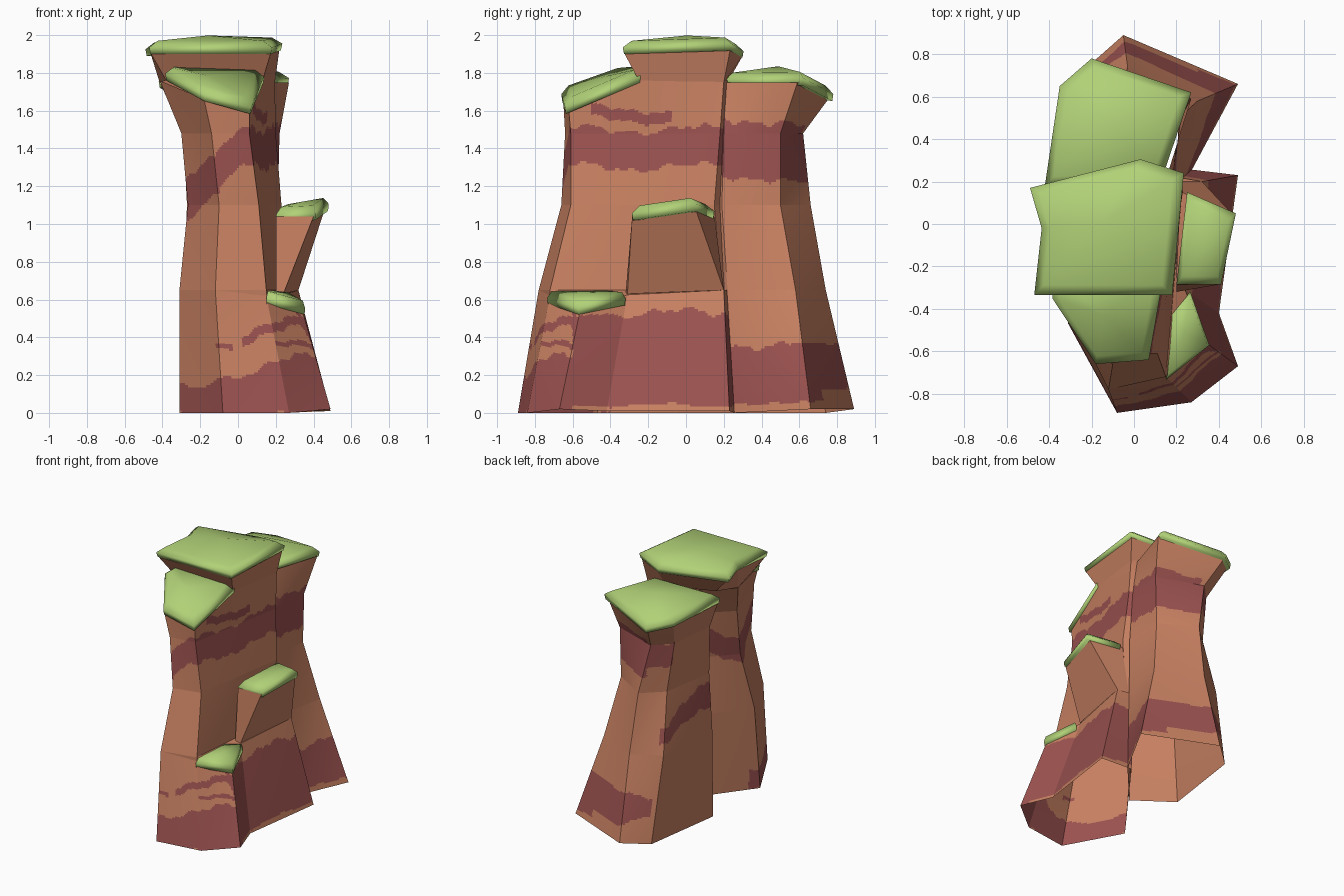
import bpy, bmesh, math
from mathutils import Vector

if "Cube" in bpy.data.objects:
    bpy.data.objects.remove(bpy.data.objects["Cube"])


def material(name, rgb):
    m = bpy.data.materials.new(name)
    m.diffuse_color = (*rgb, 1)
    m.use_nodes = True
    m.node_tree.nodes["Principled BSDF"].inputs["Base Color"].default_value = m.diffuse_color
    return m


ROCK = material("orange_rock", (0.58, 0.22, 0.122))
RED = material("dark_red_strata", (0.33, 0.085, 0.08))
GREEN = material("moss_green", (0.44, 0.64, 0.185))


def strata(p, back):
    """Decide whether a point on the rock lies in a dark red layer."""
    x, y, z = p
    w = 0.02 * math.sin(9 * y + 6 * x) + 0.012 * math.sin(27 * y + 19 * x + 1) \
        + 0.006 * math.sin(61 * y + 43 * x)
    # lower layer
    if back:
        right = y < 0.66 and x > 0.2 or x > 0.3
        top, low = 0.36, (0.05 if right else 0.12 - 0.5 * min(0, x))
        limit = -0.2 if y > 0.45 else 0.2
    elif x > 0.2 and y > -0.6:
        top, low, limit = 0.53, 0.04, -1
    else:
        top, low, limit = 0.21 + 0.25 * x, 0.0, (-1 if y < -0.4 else 0.2)
    if x > limit and low + w * 0.4 < z < top + w:
        return True
    # thin streaks on the front corner
    if not back and x > -0.12 and y < -0.45:
        if abs(z - 0.43 - 0.25 * (x - 0.15) - w) < 0.025 and x > 0.02:
            return True
        if abs(z - 0.36 - w * 0.5) < 0.014 and (x < -0.03 or x > 0.2):
            return True
    # upper layer, dropping towards the left side
    half = 0.10 if x > -0.1 else 0.11
    drop = 1.0 * max(0, 0.02 - x)
    if back:
        half = 0.15 if x > -0.1 else 0.09
        drop = 0
        if x < -0.2 and y < 0.62:
            if z < 1.15:
                drop, half = 0.4 + 0.35 * y, 0.11 - 0.1 * y
            elif y < 0.5:
                return False
    if abs(z - 1.4 + drop - w) < half:
        return True
    # short streak above it
    return not back and x > 0 and -0.5 < y < -0.08 and abs(z - 1.58 - w * 0.6 + 0.1 * (y + 0.3)) < 0.03


def loft(name, rings, cell=0.0125, painted=True, back=False):
    """Stack rings of points; every panel is diced finely so layers can be coloured."""
    bm = bmesh.new()
    n = len(rings[0])
    for lo, hi in zip(rings, rings[1:]):
        for i in range(n):
            a, b = Vector(lo[i]), Vector(lo[(i + 1) % n])
            d, c = Vector(hi[i]), Vector(hi[(i + 1) % n])
            wide = max((b - a).length, (c - d).length)
            tall = max((d - a).length, (c - b).length)
            if wide < 1e-4 or tall < 1e-4:
                continue
            nu, nv = (max(1, math.ceil(s / cell)) for s in (wide, tall))
            if not painted:
                nu = nv = 1
            grid = [[bm.verts.new(a.lerp(b, u / nu).lerp(d.lerp(c, u / nu), v / nv))
                     for u in range(nu + 1)] for v in range(nv + 1)]
            for v in range(nv):
                for u in range(nu):
                    f = bm.faces.new((grid[v][u], grid[v][u + 1], grid[v + 1][u + 1], grid[v + 1][u]))
                    f.material_index = int(painted and strata(f.calc_center_median(), back))
    bmesh.ops.remove_doubles(bm, verts=bm.verts, dist=0.0004)
    finish(name, bm, (ROCK, RED))


def finish(name, bm, mats):
    me = bpy.data.meshes.new(name)
    bm.to_mesh(me)
    bm.free()
    for m in mats:
        me.materials.append(m)
    ob = bpy.data.objects.new(name, me)
    bpy.context.collection.objects.link(ob)
    return ob


def cap(name, outline, rise, inset, peak=0.0):
    """Soft moss pad: outline, raised rim, inset crown and a slightly raised middle."""
    bm = bmesh.new()
    pts = [Vector(p) for p in outline]
    mid = sum(pts, Vector()) / len(pts)
    rings = []
    for scale, up in ((0.98, 0), (1, rise * 0.5), (1 - inset, rise)):
        rings.append([bm.verts.new(mid + (p - mid) * scale + Vector((0, 0, up))) for p in pts])
    n = len(pts)
    for lo, hi in zip(rings, rings[1:]):
        for i in range(n):
            j = (i + 1) % n
            bm.faces.new((lo[i], lo[j], hi[j], hi[i]))
    top = bm.verts.new(mid + Vector((0, 0, rise + peak)))
    for i in range(n):
        bm.faces.new((rings[2][i], rings[2][(i + 1) % n], top))
    bm.faces.new(rings[0][::-1])
    for f in bm.faces:
        f.smooth = True
    finish(name, bm, (GREEN,))


def main_ring(z, p1, p2, p5, p8):
    """Upper pillar ring: foot corners lie flat on the right wall, the back runs diagonally."""
    a, b = Vector((*p2, z)), Vector((*p5, z))
    p6 = b + Vector((-0.05, 0.035, 0))
    left = Vector((*p8, z))
    return [(*p1, z), a, a.lerp(b, 0.2), a.lerp(b, 0.45), b, p6, p6.lerp(left, 0.5), left]


# main pillar with its spreading foot on the right
loft("main_pillar", [
    [(-.08, -.89, 0), (.27, -.84, 0), (.49, -.67, .02), (.40, -.42, .01),
     (.49, .23, .01), (.24, .26, 0), (-.035, -.105, 0), (-.31, -.47, 0)],
    [(-.12, -.78, .65), (.15, -.72, .62), (.34, -.56, .545), (.24, -.31, .625),
     (.32, .20, .65), (.18, .225, .65), (-.065, -.09, .65), (-.31, -.40, .65)],
    main_ring(.65, (-.12, -.78), (.15, -.72), (.23, .19), (-.31, -.40)),
    main_ring(1.1, (-.10, -.66), (.11, -.61), (.23, .15), (-.265, -.29)),
    main_ring(1.48, (-.14, -.64), (.06, -.61), (.20, .18), (-.30, -.20)),
    [(-.18, -.65, 1.66), (.06, -.62, 1.6), (.09, -.45, 1.69), (.13, -.25, 1.79),
     (.195, .20, 1.76), (.14, .22, 1.76), (-.20, .13, 1.76), (-.415, -.05, 1.76)],
])

# flared neck under the summit
loft("summit_neck", [
    [(-.38, -.25, 1.76), (.13, -.25, 1.76), (.195, .20, 1.75), (.02, .22, 1.75),
     (-.32, .09, 1.75), (-.415, -.05, 1.75)],
    [(-.465, -.33, 1.91), (.175, -.33, 1.91), (.22, .235, 1.93), (.03, .30, 1.89),
     (-.48, .17, 1.91), (-.43, -.02, 1.91)],
], painted=False)

# lower pillar behind, its inner corner resting against the main pillar
loft("back_pillar", [
    [(.49, .66, .02), (-.05, .89, .02), (-.22, .74, 0), (-.31, .11, 0), (-.03, -.09, 0), (.27, .25, 0)],
    [(.30, .58, .65), (-.03, .74, .65), (-.24, .62, .65), (-.29, .09, .65), (-.06, -.085, .65), (.23, .22, .65)],
    [(.21, .50, 1.1), (-.05, .66, 1.1), (-.20, .52, 1.1), (-.27, .10, 1.1), (-.06, -.05, 1.1), (.20, .19, 1.1)],
    [(.22, .50, 1.48), (-.13, .62, 1.48), (-.25, .50, 1.48), (-.29, .12, 1.48), (-.08, .01, 1.48), (.18, .20, 1.48)],
    [(.27, .59, 1.75), (-.20, .76, 1.67), (-.34, .64, 1.71), (-.41, .18, 1.74), (-.15, .12, 1.75), (.15, .21, 1.75)],
], back=True)

# rock ledge leaning out of the right wall
loft("side_ledge", [
    [(.20, -.32, .63), (.24, -.31, .63), (.32, .20, .65), (.20, .20, .65)],
    [(.20, -.285, 1.04), (.40, -.285, 1.04), (.46, .05, 1.08), (.22, .15, 1.05)],
], painted=False)

# moss pads
cap("summit_moss", [(-.47, -.335, 1.90), (.18, -.335, 1.90), (.235, .24, 1.92),
                    (.03, .305, 1.88), (-.49, .17, 1.89), (-.435, -.02, 1.90)], .07, .14, .03)
cap("front_moss", [(-.18, -.66, 1.65), (.07, -.64, 1.58), (.14, -.24, 1.75),
                   (-.37, -.24, 1.77), (-.385, -.35, 1.76)], .075, .16, .005)
cap("back_moss", [(.27, .62, 1.735), (-.20, .78, 1.65), (-.35, .65, 1.69),
                  (-.42, .18, 1.72), (.13, .21, 1.73)], .075, .14, .055)
cap("ledge_moss", [(.20, -.285, 1.01), (.41, -.285, 1.02), (.48, .05, 1.07), (.25, .15, 1.03)], .075, .2, .01)
cap("foot_moss", [(.15, -.735, .575), (.355, -.57, .52), (.265, -.32, .57), (.17, -.42, .58)], .07, .1, .005)
